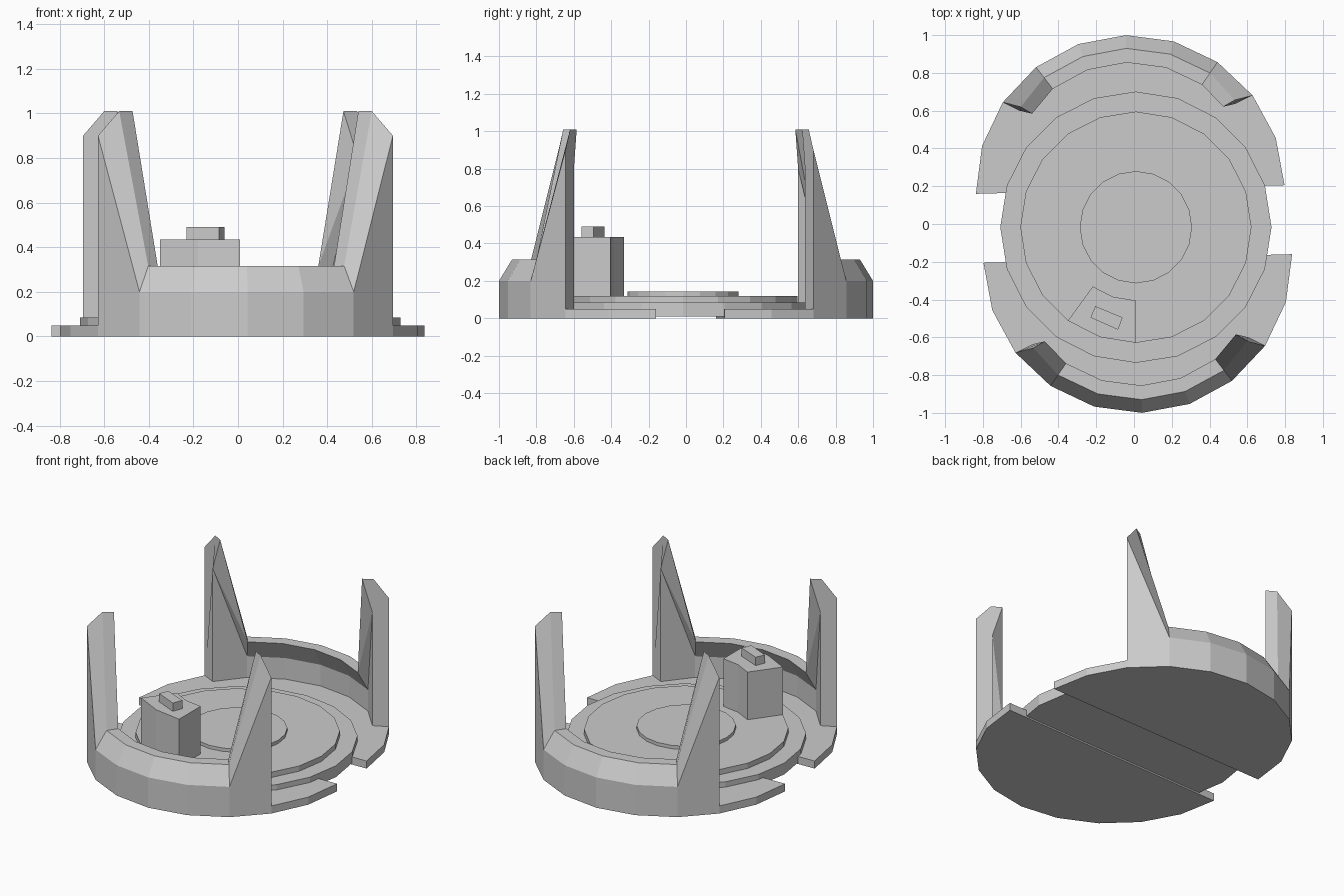
import bpy
from math import sin, cos, radians

if "Cube" in bpy.data.objects:
    bpy.data.objects.remove(bpy.data.objects["Cube"])

R, CX, CY = 0.8175, 0.02, -0.1825      # half disc radius and centre
DX, DY = 0.01, -0.017                  # stacked disc centre


def make(name, verts, faces, turned=False):
    s = -1 if turned else 1
    me = bpy.data.meshes.new(name)
    me.from_pydata([(s * x, s * y, z) for x, y, z in verts], [], faces)
    me.update()
    ob = bpy.data.objects.new(name, me)
    bpy.context.collection.objects.link(ob)
    return ob


def prism(name, pts, z0, z1, turned=False):
    # Extrude a counter-clockwise outline
    n = len(pts)
    verts = [(x, y, z) for z in (z0, z1) for x, y in pts]
    faces = [tuple(reversed(range(n))), tuple(range(n, 2 * n))]
    faces += [(i, (i + 1) % n, n + (i + 1) % n, n + i) for i in range(n)]
    return make(name, verts, faces, turned)


def polar(cx, cy, r, deg):
    return cx + r * cos(radians(deg)), cy + r * sin(radians(deg))


def wall(name, turned):
    # Chamfered shell profile swept round the rim; its end sections rise to spikes
    verts, faces = [], []
    for i in range(2, 9):
        a = 181.6 + 18 * i
        if i in (2, 8):
            s = 1 if i == 2 else -1
            x, y = polar(CX, CY, R, a)
            mid, inn, low = (x + s * .095, y + .025), (x + s * .155, y + .06), (x + s * .09, y + .045)
            sec = [(x, y, 0), (x, y, .9), (*mid, 1.01), (*inn, 1.01), (*low, .8), (*low, 0)]
        else:
            sec = [(*polar(CX, CY, r, a), z) for r, z in
                   ((R, 0), (R, .2), (R - .07, .315), (R - .145, .315), (R - .08, .19), (R - .08, 0))]
        verts += sec
    for i in range(6):
        for j in range(6):
            k, b = (j + 1) % 6, 6 * i
            q = (b + j, b + 6 + j, b + 6 + k, b + k)
            # Twisted quads next to the ends are split into triangles
            if i == 0:
                faces += [(q[0], q[1], q[3]), (q[1], q[2], q[3])] if j in (3, 4) else [q]
            elif i == 5:
                faces += [(q[0], q[1], q[2]), (q[0], q[2], q[3])] if j in (3, 4) else [q]
            else:
                faces.append(q)
    faces += [(0, 1, 2, 3, 4, 5)[::1], tuple(range(41, 35, -1))]
    return make(name, verts, faces, turned)


# Two half disc base plates with their rim walls
for label, turned in (("front", False), ("back", True)):
    prism(label + "_base", [polar(CX, CY, R, 181.6 + 18 * i) for i in range(11)], 0, .05, turned)
    wall(label + "_wall", turned)

# Stacked centre discs
for name, r, z0, z1 in (("lower_disc", .718, .01, .085),
                        ("middle_disc", .612, .08, .12),
                        ("centre_disc", .297, .115, .142)):
    prism(name, [polar(DX, DY, r, 18 * i) for i in range(20)], z0, z1)

# Control block following the disc edge, with a small knob
block = [polar(DX, DY, .612, a) for a in (234, 252, 270)]
block += [polar(DX, DY, .388, a) for a in (270, 252, 234)]
prism("control_block", block, .11, .435)
prism("knob", [(-.23, -.495), (-.085, -.56), (-.06, -.495), (-.205, -.435)], .43, .49)
